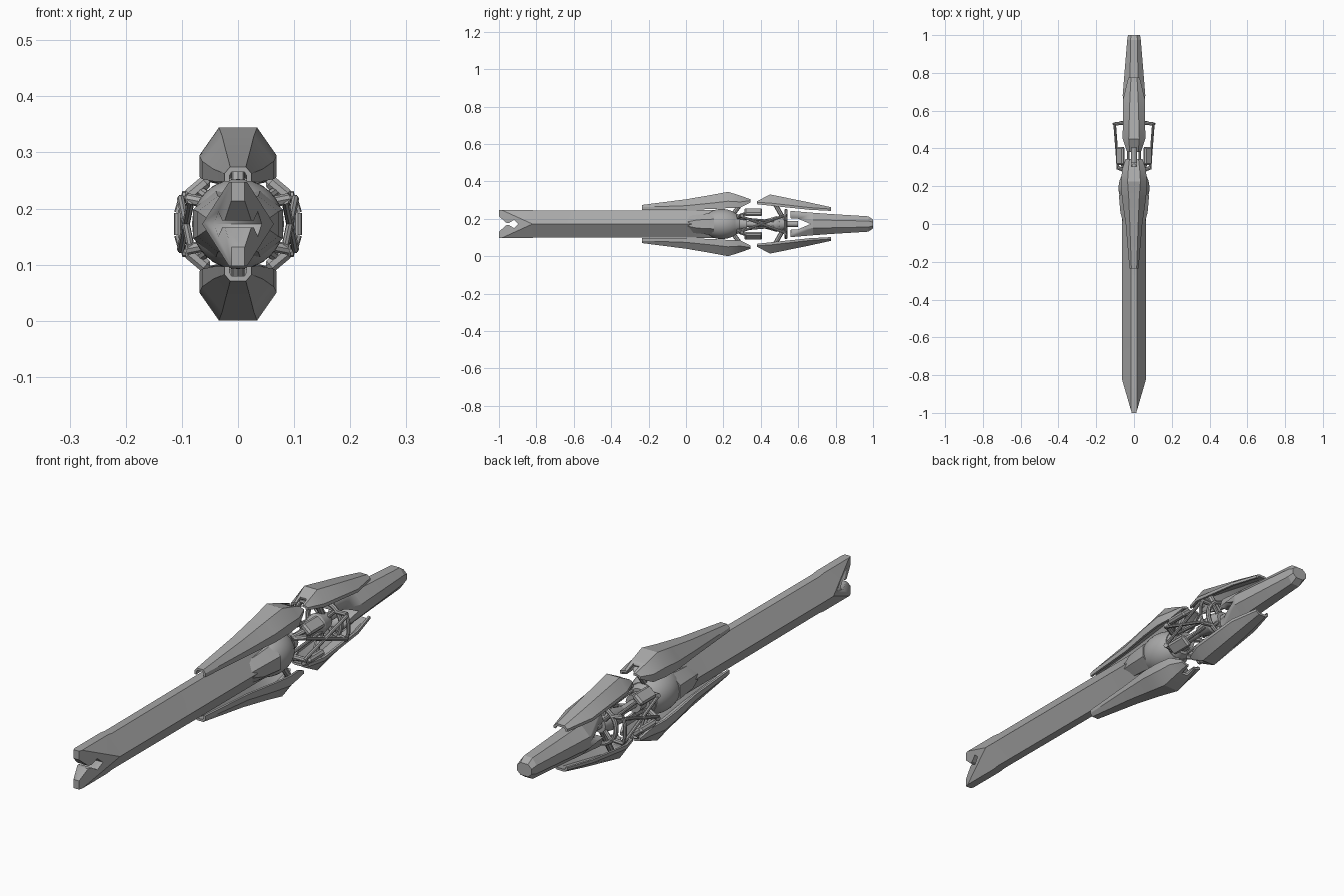
import bpy, bmesh, math
from mathutils import Vector

if "Cube" in bpy.data.objects:
    bpy.data.objects.remove(bpy.data.objects["Cube"], do_unlink=True)

MID = 0.1725  # height of the long axis

metal = bpy.data.materials.new("grey_metal")
metal.use_nodes = True
GREY = (0.4, 0.4, 0.4, 1)
metal.diffuse_color = GREY
metal.node_tree.nodes["Principled BSDF"].inputs["Base Color"].default_value = GREY


def finish(name, bm, angle=25):
    """Turn a bmesh into a shaded object."""
    bmesh.ops.recalc_face_normals(bm, faces=bm.faces)
    mesh = bpy.data.meshes.new(name)
    bm.to_mesh(mesh)
    bm.free()
    mesh.materials.append(metal)
    obj = bpy.data.objects.new(name, mesh)
    bpy.context.collection.objects.link(obj)
    activate(obj)
    bpy.ops.object.shade_smooth_by_angle(angle=math.radians(angle))
    return obj


def activate(obj):
    bpy.ops.object.select_all(action="DESELECT")
    obj.select_set(True)
    bpy.context.view_layer.objects.active = obj


def loft(rings):
    """Skin a row of (y, [(x, z), ...]) cross-sections and cap both ends."""
    bm = bmesh.new()
    rows = [[bm.verts.new((x, y, MID + z)) for x, z in pts] for y, pts in rings]
    n = len(rows[0])
    for a, b in zip(rows, rows[1:]):
        for i in range(n):
            j = (i + 1) % n
            bm.faces.new((a[i], a[j], b[j], b[i]))
    bm.faces.new(rows[0])
    bm.faces.new(rows[-1])
    return bm


def hexagon(w, h, tw, s=0):
    """Flat-topped section with side points, or short sides when s is set."""
    right = [(tw, h), (w, s), (w, -s), (tw, -h)] if s else [(tw, h), (w, 0), (tw, -h)]
    return right + [(-x, z) for x, z in reversed(right)]


def shell(side, tw, zt, w, zm, zb, t=0.009):
    """Open arched section used by the guards."""
    outer = [(w, zb), (w, zm), (tw, zt)]
    inner = [(w - t, zb), (w - t, zm - t * 0.4), (tw * 0.8, zt - t)]
    arch = lambda p: p + [(-x, z) for x, z in reversed(p)]
    return [(x, side * z) for x, z in arch(outer) + arch(inner)[::-1]]


def prism(points, half):
    """Cutter: (y, z) outline extruded across x."""
    bm = bmesh.new()
    face = bm.faces.new([bm.verts.new((-half, y, MID + z)) for y, z in points])
    out = bmesh.ops.extrude_face_region(bm, geom=[face])
    verts = [g for g in out["geom"] if isinstance(g, bmesh.types.BMVert)]
    bmesh.ops.translate(bm, verts=verts, vec=(2 * half, 0, 0))
    return finish("cutter", bm)


def cut(obj, cutter):
    mod = obj.modifiers.new("cut", "BOOLEAN")
    mod.operation = "DIFFERENCE"
    mod.solver = "EXACT"
    mod.object = cutter
    activate(obj)
    bpy.ops.object.modifier_apply(modifier=mod.name)
    bpy.data.objects.remove(cutter, do_unlink=True)


def rod(name, a, b, r1, r2=None, sides=8):
    """Cylinder or cone between two points given relative to the axis."""
    a, b = (Vector(p) + Vector((0, 0, MID)) for p in (a, b))
    bm = bmesh.new()
    bmesh.ops.create_cone(bm, cap_ends=True, segments=sides, radius1=r1,
                          radius2=r1 if r2 is None else r2, depth=(b - a).length)
    turn = (b - a).to_track_quat("Z", "Y").to_matrix().to_4x4()
    bm.transform(turn)
    bmesh.ops.translate(bm, verts=bm.verts, vec=(a + b) / 2)
    return finish(name, bm, 40)


# Blade with a wedge-shaped, notched tip
bm = loft([(y, hexagon(0.064, h, 0.016)) for y, h in
           ((-1, 0.075), (-0.83, 0.075), (-0.8, 0.071), (0.22, 0.074))])
for side in (-1, 1):
    cutting = bmesh.ops.bisect_plane(
        bm, geom=bm.verts[:] + bm.edges[:] + bm.faces[:],
        plane_co=(side * 0.012, -1, 0), plane_no=(side, -0.29, 0), clear_outer=True)
    edges = [e for e in cutting["geom_cut"] if isinstance(e, bmesh.types.BMEdge)]
    bmesh.ops.holes_fill(bm, edges=edges)
blade = finish("blade", bm, 10)
upper = [(-1.05, 0.085), (-0.96, 0.006), (-0.945, 0.006), (-0.92, 0.022)]
cut(blade, prism(upper + [(-0.895, 0)] + [(y, -z) for y, z in reversed(upper)], 0.1))

# Collar and rounded cowl behind the blade
finish("collar", loft([(0.0, hexagon(0.055, 0.045, 0.026, 0.01)),
                       (0.06, hexagon(0.072, 0.05, 0.036, 0.022)),
                       (0.15, hexagon(0.08, 0.06, 0.04, 0.026))]), 15)
bm = bmesh.new()
bmesh.ops.create_uvsphere(bm, u_segments=32, v_segments=20, radius=1)
for v in bm.verts:
    v.co = (v.co.x * 0.082, 0.19 + v.co.y * 0.11, MID + v.co.z * 0.08)
cutting = bmesh.ops.bisect_plane(bm, geom=bm.verts[:] + bm.edges[:] + bm.faces[:],
                                 plane_co=(0, 0.265, 0), plane_no=(0, 1, 0), clear_outer=True)
bmesh.ops.holes_fill(bm, edges=[e for e in bm.edges if e.is_boundary])
finish("cowl", bm, 40)

# Guards above and below
FRONT = [(-0.235, 0.014, 0.102, 0.024, 0.09, 0.076), (0.0, 0.022, 0.132, 0.044, 0.098, 0.076),
         (0.14, 0.028, 0.156, 0.064, 0.112, 0.08), (0.225, 0.034, 0.172, 0.069, 0.122, 0.085),
         (0.29, 0.03, 0.152, 0.062, 0.118, 0.088), (0.345, 0.024, 0.132, 0.045, 0.125, 0.115)]
REAR = [(0.38, 0.022, 0.122, 0.036, 0.116, 0.106), (0.45, 0.028, 0.158, 0.06, 0.112, 0.098),
        (0.66, 0.022, 0.115, 0.058, 0.088, 0.076), (0.775, 0.016, 0.09, 0.03, 0.08, 0.07)]
for side, label in ((1, "upper"), (-1, "lower")):
    for part, table in (("front", FRONT), ("rear", REAR)):
        guard = finish(f"{label}_{part}_guard", loft([(y, shell(side, *s)) for y, *s in table]))
        slot = (0.305, 0.37) if part == "front" else (0.36, 0.405)
        box = [(slot[0], 0), (slot[1], 0), (slot[1], side * 0.25), (slot[0], side * 0.25)]
        cut(guard, prism(box, 0.014))
    # Braces joining the guards to the core
    rod(f"{label}_front_brace", (0, 0.25, side * 0.05), (0, 0.31, side * 0.13), 0.012)
    rod(f"{label}_rear_brace", (0, 0.52, side * 0.03), (0, 0.46, side * 0.135), 0.012)

# Tail grip with a forked, pierced root
tail = finish("tail_grip", loft([(0.56, hexagon(0.036, 0.07, 0.022, 0.03)),
                                 (0.68, hexagon(0.06, 0.06, 0.022, 0.022)),
                                 (0.78, hexagon(0.052, 0.053, 0.021, 0.02)),
                                 (0.975, hexagon(0.036, 0.041, 0.018, 0.016)),
                                 (1.0, hexagon(0.032, 0.024, 0.016, 0.01))]), 12)
cut(tail, prism([(0.5, 0.035), (0.6, 0.028), (0.665, 0), (0.6, -0.028), (0.5, -0.035)], 0.1))

# Core shaft and its collars
rod("core_shaft", (0, 0.25, 0), (0, 0.6, 0), 0.016, sides=12)
rod("front_bulkhead", (0, 0.262, 0), (0, 0.29, 0), 0.058, 0.045, 16)
rod("front_hub", (0, 0.29, 0), (0, 0.325, 0), 0.034, sides=12)
rod("core_cone", (0, 0.4, 0), (0, 0.485, 0), 0.018, 0.042, 12)
rod("rear_hub", (0, 0.485, 0), (0, 0.54, 0), 0.042, 0.03, 12)

# Ring in front of the tail
bpy.ops.mesh.primitive_torus_add(major_radius=0.072, minor_radius=0.009, major_segments=32,
                                 minor_segments=8, location=(0, 0.535, MID),
                                 rotation=(math.pi / 2, 0, 0))
ring = bpy.context.object
ring.name = "support_ring"
ring.data.materials.append(metal)
bpy.ops.object.shade_smooth_by_angle(angle=math.radians(40))

for sx, label in ((1, "left"), (-1, "right")):
    # Side handles
    arc = [(0.098, -0.05), (0.107, -0.02), (0.107, 0.02), (0.098, 0.05)]
    for i, (p, q) in enumerate(zip(arc, arc[1:])):
        rod(f"{label}_handle_{i}", (sx * p[0], 0.53, p[1]), (sx * q[0], 0.53, q[1]), 0.007)
    for sz, level in ((1, "upper"), (-1, "lower")):
        name = f"{label}_{level}"
        rod(name + "_handle_arm", (sx * 0.05, 0.535, sz * 0.045),
            (sx * 0.1, 0.53, sz * 0.05), 0.009)
        rod(name + "_cross_strut", (sx * 0.102, 0.525, sz * 0.045),
            (sx * 0.084, 0.29, -sz * 0.042), 0.007)
        rod(name + "_strut_mount", (sx * 0.04, 0.28, sz * 0.035),
            (sx * 0.09, 0.3, sz * 0.045), 0.01)
        rod(name + "_inner_strut", (sx * 0.03, 0.29, sz * 0.03),
            (sx * 0.03, 0.5, sz * 0.012), 0.006)
        rod(name + "_spoke", (sx * 0.02, 0.53, sz * 0.02),
            (sx * 0.05, 0.535, sz * 0.05), 0.008)
        # Diagonal bevelled pods
        bm = bmesh.new()
        bmesh.ops.create_cube(bm, size=1)
        for v in bm.verts:
            v.co = (v.co.x * 0.05, v.co.y * 0.095, v.co.z * 0.024)
        bmesh.ops.bevel(bm, geom=bm.edges[:], offset=0.007, segments=1, affect="EDGES")
        lean = math.radians(40) * sx * sz
        for v in bm.verts:
            x, z = v.co.x, v.co.z
            v.co.x = x * math.cos(lean) + z * math.sin(lean) + sx * 0.072
            v.co.z = z * math.cos(lean) - x * math.sin(lean) + sz * 0.063 + MID
            v.co.y += 0.36
        finish(name + "_pod", bm)
        rod(name + "_pod_link", (sx * 0.04, 0.275, sz * 0.04),
            (sx * 0.07, 0.33, sz * 0.06), 0.009)
